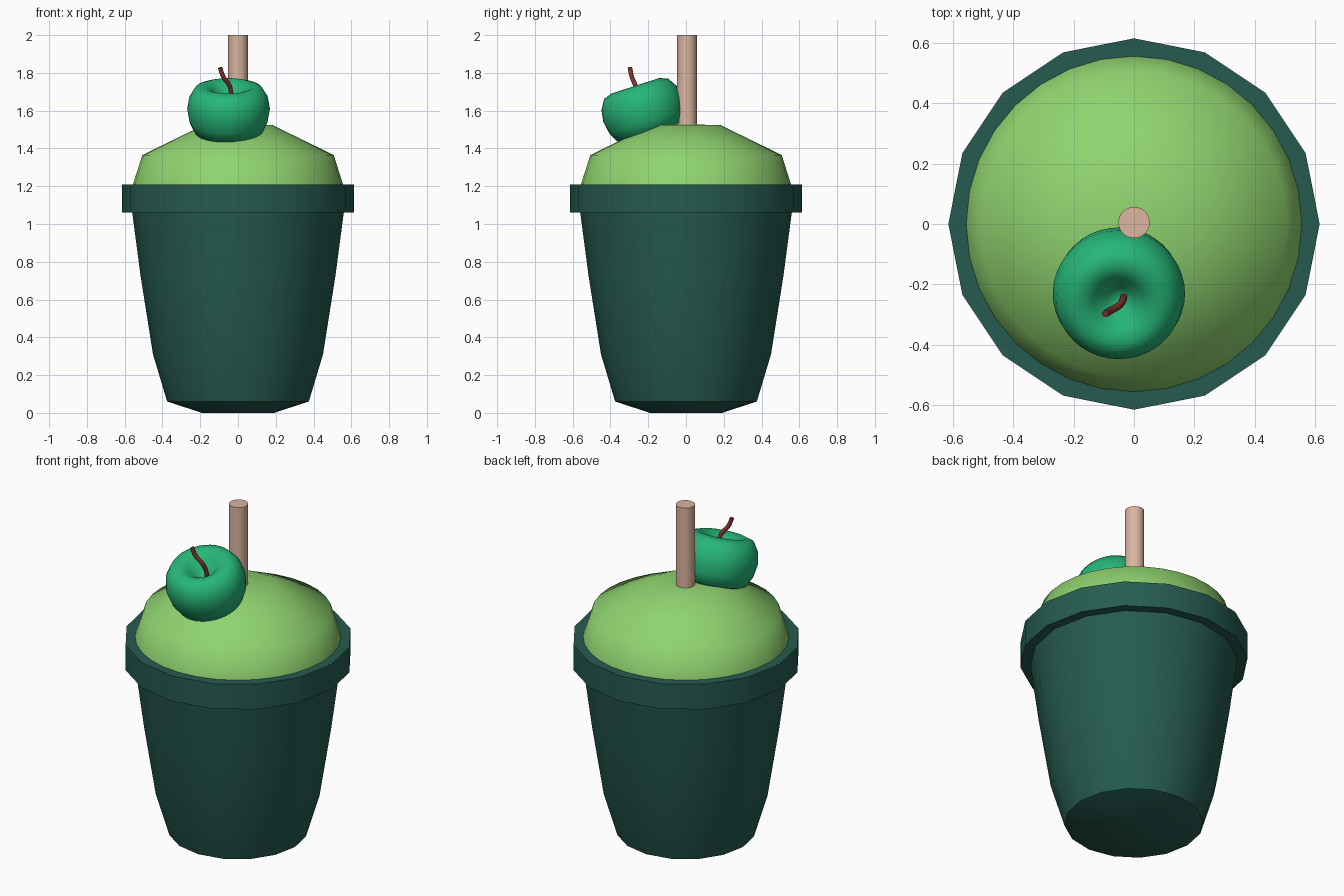
import bpy, bmesh, math
from mathutils import Matrix, Vector

if "Cube" in bpy.data.objects:
    bpy.data.objects.remove(bpy.data.objects["Cube"])


def material(name, rgb):
    m = bpy.data.materials.new(name)
    m.diffuse_color = (*rgb, 1)
    m.use_nodes = True
    m.node_tree.nodes["Principled BSDF"].inputs["Base Color"].default_value = m.diffuse_color
    return m


DARK = material("dark green", (0.019, 0.105, 0.08))
LIME = material("lime green", (0.28, 0.66, 0.16))
GREEN = material("apple green", (0.019, 0.47, 0.19))
BROWN = material("red brown", (0.22, 0.032, 0.023))
PEACH = material("peach", (0.72, 0.46, 0.35))


def finish(ob, mat, angle):
    ob.data.materials.append(mat)
    bpy.ops.object.select_all(action='DESELECT')
    ob.select_set(True)
    bpy.context.view_layer.objects.active = ob
    bpy.ops.object.shade_smooth_by_angle(angle=math.radians(angle))


def lathe(name, profile, sides, mat, angle=35, matrix=Matrix()):
    """Turn a (radius, height) profile around z; profile runs bottom to top."""
    bm = bmesh.new()
    rings = []
    for r, z in profile:
        if r == 0:
            rings.append([bm.verts.new((0, 0, z))] * sides)
        else:
            rings.append([bm.verts.new((r * math.cos(a), r * math.sin(a), z))
                          for a in (2 * math.pi * i / sides for i in range(sides))])
    for a, b in zip(rings, rings[1:]):
        for i in range(sides):
            j = (i + 1) % sides
            bm.faces.new(list(dict.fromkeys((a[i], a[j], b[j], b[i]))))
    bmesh.ops.recalc_face_normals(bm, faces=bm.faces)
    bm.transform(matrix)
    me = bpy.data.meshes.new(name)
    bm.to_mesh(me)
    bm.free()
    ob = bpy.data.objects.new(name, me)
    bpy.context.collection.objects.link(ob)
    finish(ob, mat, angle)
    return ob


# Cup body with chamfered foot, and the band around its mouth
lathe("cup", [(0, 0), (0.19, 0), (0.375, 0.06), (0.45, 0.31), (0.515, 0.72),
              (0.56, 1.06), (0.615, 1.06), (0.615, 1.21), (0.54, 1.21), (0, 1.2)],
      16, DARK, 35)

# Domed filling
lathe("dome", [(0.558, 1.2), (0.555, 1.213), (0.507, 1.365), (0.18, 1.525), (0, 1.526)],
      32, LIME, 60)

# Straw
lathe("straw", [(0, 1.3), (0.052, 1.3), (0.052, 2.0), (0, 2.0)], 32, PEACH, 35,
      Matrix.Translation((0, 0.005, 0)))

# Apple tilted towards the front
lathe("apple", [(0, -0.115), (0.06, -0.13), (0.13, -0.137), (0.178, -0.12),
                (0.207, -0.06), (0.219, 0.01), (0.209, 0.07), (0.178, 0.122),
                (0.132, 0.138), (0.085, 0.115), (0.04, 0.065), (0, 0.045)],
      40, GREEN, 80,
      Matrix.Translation((-0.05, -0.227, 1.6)) @ Matrix.Rotation(math.radians(18), 4, 'X'))

# Curved apple stem
cu = bpy.data.curves.new("stem_path", 'CURVE')
cu.dimensions = '3D'
cu.bevel_depth = 0.012
cu.bevel_resolution = 3
cu.use_fill_caps = True
pts = [(-0.095, -0.297, 1.828), (-0.078, -0.287, 1.78), (-0.047, -0.268, 1.735),
       (-0.036, -0.25, 1.69), (-0.034, -0.238, 1.62)]
sp = cu.splines.new('BEZIER')
sp.bezier_points.add(len(pts) - 1)
for bp, p in zip(sp.bezier_points, pts):
    bp.co = Vector(p)
    bp.handle_left_type = bp.handle_right_type = 'AUTO'
stem = bpy.data.objects.new("apple_stem", cu)
bpy.context.collection.objects.link(stem)
bpy.ops.object.select_all(action='DESELECT')
stem.select_set(True)
bpy.context.view_layer.objects.active = stem
bpy.ops.object.convert(target='MESH')
finish(bpy.context.view_layer.objects.active, BROWN, 50)
